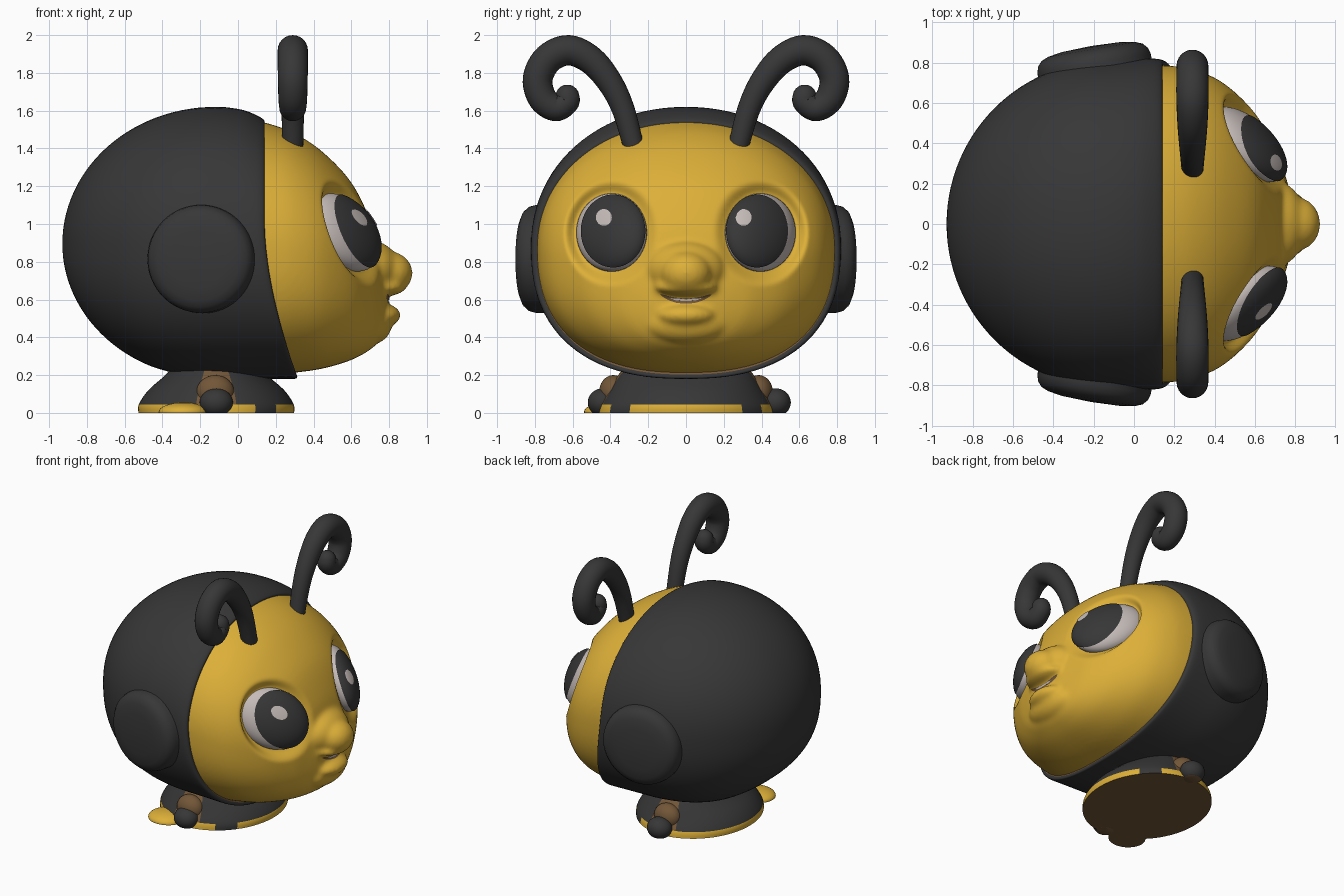
import bpy, bmesh, math
from mathutils import Vector, Matrix
from mathutils.bvhtree import BVHTree

if "Cube" in bpy.data.objects:
    bpy.data.objects.remove(bpy.data.objects["Cube"])


def mat(name, rgb):
    m = bpy.data.materials.new(name)
    m.diffuse_color = (*rgb, 1)
    m.use_nodes = True
    m.node_tree.nodes["Principled BSDF"].inputs["Base Color"].default_value = m.diffuse_color
    return m


BLACK = mat("charcoal", (0.038, 0.038, 0.039))
YELLOW = mat("honey_yellow", (0.72, 0.43, 0.04))
BROWN = mat("brown", (0.17, 0.095, 0.04))
WHITE = mat("eye_white", (0.56, 0.50, 0.48))


def finish(name, bm, mats, angle=40):
    bmesh.ops.recalc_face_normals(bm, faces=bm.faces)
    me = bpy.data.meshes.new(name)
    bm.to_mesh(me)
    bm.free()
    for m in mats:
        me.materials.append(m)
    me.polygons.foreach_set("use_smooth", [True] * len(me.polygons))
    me.set_sharp_from_angle(angle=math.radians(angle))
    ob = bpy.data.objects.new(name, me)
    bpy.context.collection.objects.link(ob)
    return ob


def skin(bm, rings):
    """Bridge closed rings of points and cap both ends."""
    vs = [[bm.verts.new(p) for p in r] for r in rings]
    n = len(vs[0])
    for a, b in zip(vs, vs[1:]):
        for i in range(n):
            j = (i + 1) % n
            bm.faces.new((a[i], a[j], b[j], b[i]))
    bm.faces.new(vs[0])
    bm.faces.new(vs[-1])


def smooth_rows(rows, steps=5):
    """Catmull-Rom interpolation of table rows."""
    out = []
    for i in range(len(rows) - 1):
        p = [rows[max(0, min(len(rows) - 1, i + k))] for k in (-1, 0, 1, 2)]
        for s in range(steps):
            t = s / steps
            out.append([0.5 * (2 * b + (c - a) * t + (2 * a - 5 * b + 4 * c - d) * t * t
                               + (3 * b - a - 3 * c + d) * t ** 3) for a, b, c, d in zip(*p)])
    return out + [list(rows[-1])]


def head_ring(x, lo, hi, hw, rim=True, n=96):
    """Rounded section of the head, rim swept forward at the chin."""
    pts = []
    for i in range(n):
        a = 2 * math.pi * i / n
        c, s = math.cos(a), math.sin(a)
        e = 2 / (2.08 if s > 0 else 2.4)
        y = max(hw, 0.004) * math.copysign(abs(c) ** e, c)
        z = (lo + hi) / 2 + max((hi - lo) / 2, 0.004) * math.copysign(abs(s) ** e, s)
        w = min(1, max(0, (x + 0.5) / 0.63))
        shift = 0.17 * max(0, (1 - z) / 0.8) ** 1.7 * w * w * (3 - 2 * w) if rim else 0
        pts.append((x + shift, y, z))
    return pts


def ball(bm, c, r, seg=32):
    bmesh.ops.create_uvsphere(bm, u_segments=seg, v_segments=seg // 2, radius=1,
                              matrix=Matrix.Translation(c) @ Matrix.Diagonal((*r, 1)))


# Hood: round back of the head with a rim around the face
rows = []
for k in range(29):
    a = math.pi / 2 * k / 28
    r = math.sin(a)
    rows.append((-.12 - .81 * math.cos(a), .895 - .715 * r, .895 + .725 * r, .812 * r))
rows += smooth_rows([(-.06, .18, 1.618, .816), (.03, .18, 1.603, .82), (.10, .18, 1.575, .82),
                     (.132, .182, 1.556, .812), (.141, .192, 1.546, .800)], 3)
rows += [(.140, .203, 1.535, .788), (.136, .24, 1.49, .75)]
bm = bmesh.new()
skin(bm, [head_ring(*r) for r in rows])
bm.faces.ensure_lookup_table()
for f in bm.faces[-98:-2]:
    f.material_index = 1
finish("hood", bm, [BLACK, BROWN])

# Face: lofted front with nose, lips and chin fused in
rows = smooth_rows([(.05, .21, 1.55, .785), (.15, .20, 1.535, .787), (.3, .213, 1.48, .765),
                    (.45, .235, 1.38, .695), (.6, .28, 1.22, .55), (.7, .335, 1.02, .38),
                    (.745, .38, .86, .26), (.78, .44, .70, .13), (.79, .55, .57, .01)])
bm = bmesh.new()
skin(bm, [head_ring(*r, rim=False) for r in rows])
for c, r in [((.80, 0, .74), (.125, .135, .115)),    # nose
             ((.71, 0, .76), (.145, .21, .15)),      # bridge
             ((.75, 0, .665), (.14, .175, .05)),     # upper lip
             ((.757, 0, .517), (.105, .155, .063)),  # lower lip
             ((.71, 0, .47), (.105, .22, .105))]:    # chin
    ball(bm, c, r)
raw = finish("face", bm, [YELLOW])
rm = raw.modifiers.new("fuse", 'REMESH')
rm.mode = 'VOXEL'
rm.voxel_size = 0.014
rm.use_smooth_shade = True
sm = raw.modifiers.new("soften", 'SMOOTH')
sm.factor = 0.5
sm.iterations = 12

# Eye surface: tilted base plane plus a dome (u points outwards, v up)
EY, EZ, ERY, ERZ = .394, .955, .187, .207


def eye_uv(y, z):
    return (abs(y) - EY) / ERY, (z - EZ) / ERZ


def eye_x(y, z, lift):
    u, v = eye_uv(y, z)
    return .56 - .11 * u - .07 * v + .145 * math.sqrt(max(0, lift - u * u - v * v))


# Bake the face and press in the eye sockets
dg = bpy.context.evaluated_depsgraph_get()
me = bpy.data.meshes.new_from_object(raw.evaluated_get(dg))
raw.modifiers.clear()
raw.data = me
for v in me.vertices:
    u, w = eye_uv(v.co.y, v.co.z)
    r = math.hypot(u, w)
    if r < 1.4 and v.co.x > .3:
        k = min(1, (1.4 - r) / .4)
        k = k * k * (3 - 2 * k)
        base = eye_x(v.co.y, v.co.z, 0) - (.03 if r < .9 else .0)
        v.co.x += k * (min(v.co.x, base) - v.co.x)
me.update()
bpy.context.view_layer.update()
tree = BVHTree.FromObject(raw, bpy.context.evaluated_depsgraph_get())


def face_point(off):
    def f(y, z):
        hit, nrm, _, _ = tree.ray_cast(Vector((2, y, z)), Vector((-1, 0, 0)))
        return hit + nrm * off
    return f


def eye_point(lift):
    return lambda y, z: Vector((eye_x(y, z, lift), y, z))


def patch(name, m, surf, cy, cz, ry, rz, bend=0, rings=12, seg=64, skirt=False):
    """Oval plate wrapped on a surface; a skirt seats it into the face."""
    bm = bmesh.new()

    def pt(t, a):
        t = math.sin(t * math.pi / 2)
        y = cy + ry * t * math.cos(a)
        return surf(y, cz + rz * t * math.sin(a) + bend * (y - cy) ** 2)
    loops = [[pt(k / rings, 2 * math.pi * i / seg) for i in range(seg)] for k in range(1, rings + 1)]
    if skirt:
        loops.append([p - Vector((.05, 0, 0)) for p in loops[-1]])
    mid = bm.verts.new(pt(0, 0))
    prev = None
    for loop in loops:
        cur = [bm.verts.new(p) for p in loop]
        for i in range(seg):
            j = (i + 1) % seg
            bm.faces.new((prev[i], cur[i], cur[j], prev[j]) if prev else (mid, cur[i], cur[j]))
        prev = cur
    ob = finish(name, bm, [m], 60)
    if sum(p.normal.x for p in ob.data.polygons) < 0:
        ob.data.flip_normals()


# Eyes (gaze and glints lean to the same side) and mouth
for side, s, iris_y, iris_r, glint in (("left", 1, .376, .164, .305), ("right", -1, -.386, .171, -.435)):
    patch(side + "_eye_white", WHITE, eye_point(1), s * EY, EZ, ERY, ERZ, skirt=True)
    patch(side + "_iris", BLACK, eye_point(1.06), iris_y, .963, iris_r, .193)
    patch(side + "_glint", WHITE, eye_point(1.13), glint, 1.035, .042, .044, rings=4)
patch("mouth", BROWN, face_point(.003), 0, .592, .135, .016, bend=2.0)
patch("teeth", WHITE, face_point(.006), 0, .597, .08, .007, bend=2.0, rings=4)

# Antennae: tapered curling tubes
path = [(.275, 1.40, .055), (.33, 1.60, .06), (.40, 1.745, .067), (.50, 1.865, .075),
        (.62, 1.92, .08), (.73, 1.875, .08), (.785, 1.77, .079), (.76, 1.665, .076),
        (.69, 1.615, .071), (.632, 1.645, .066), (.628, 1.675, .063)]
path = smooth_rows(path, 6)
for side, s in (("left", 1), ("right", -1)):
    bm = bmesh.new()
    rings = []
    for i, (y, z, r) in enumerate(path):
        a, b = path[max(0, i - 1)], path[min(len(path) - 1, i + 1)]
        t = Vector((0, b[0] - a[0], b[1] - a[1])).normalized()
        nrm = Vector((0, -t.z, t.y))
        rings.append([Vector((.29, y, z)) + nrm * r * math.cos(k * math.pi / 12)
                      + Vector((r * math.sin(k * math.pi / 12), 0, 0)) for k in range(24)])
    y, z, r = path[-1]
    for q in (20, 40, 60, 78):    # rounded tip
        g = math.radians(q)
        c = Vector((.29, y, z))
        rings.append([c + (p - c) * math.cos(g) + t * r * math.sin(g) for p in rings[len(path) - 1]])
    skin(bm, [[(p.x, p.y * s, p.z) for p in ring] for ring in rings])
    finish(side + "_antenna", bm, [BLACK])

# Ear pads: soft discs tilted along the hood
prof = [(.29, -.2), (.285, -.07), (.277, -.04), (.255, -.015), (.22, .0), (.15, .012), (.01, .017)]
for side, s in (("left", 1), ("right", -1)):
    bm = bmesh.new()
    tilt = Matrix.Translation((-.21, .866, .815)) @ Matrix.Rotation(.17, 4, 'Z')
    rings = []
    for r, h in prof:
        ring = [tilt @ Vector((r * math.cos(k * math.pi / 32), h, r * math.sin(k * math.pi / 32)))
                for k in range(64)]
        rings.append([(p.x, p.y * s, p.z) for p in ring])
    skin(bm, rings)
    finish(side + "_ear_pad", bm, [BLACK], 50)

# Body: squat dome with a yellow hem, brown flanks and flat brown underside
rows = smooth_rows([(0, .412, .465), (.045, .41, .455), (.12, .36, .41), (.2, .27, .36), (.28, .2, .28)], 4)
bm = bmesh.new()
skin(bm, [[(-.115 + rx * math.cos(k * math.pi / 36), ry * math.sin(k * math.pi / 36), z)
           for k in range(72)] for z, rx, ry in rows])
for i, f in enumerate(bm.faces):
    c = f.calc_center_median()
    if c.z < .001:
        f.material_index = 2
    elif c.z < .045 and (c.x < .08 or abs(c.y) < .3):
        f.material_index = 1
    elif abs(i % 72 - 17.5) < 3 or abs(i % 72 - 53.5) < 3:
        f.material_index = 2
finish("body", bm, [BLACK, YELLOW, BROWN])


def grounded(name, m, c, r):
    """Ellipsoid cut flat at the ground with a brown sole."""
    bm = bmesh.new()
    ball(bm, c, r)
    res = bmesh.ops.bisect_plane(bm, geom=bm.verts[:] + bm.edges[:] + bm.faces[:], plane_co=(0, 0, 0),
                                 plane_no=(0, 0, -1), clear_outer=True)
    cut = [e for e in res["geom_cut"] if isinstance(e, bmesh.types.BMEdge)]
    if cut:
        for f in bmesh.ops.contextual_create(bm, geom=cut)["faces"]:
            f.material_index = 1
    finish(name, bm, [m, BROWN])


# Arms, hands and the yellow tail flap
for side, s, reach in (("left", 1, .475), ("right", -1, .44)):
    grounded(side + "_arm", BROWN, (-.12, s * .385, .11), (.10, .075, .09))
    grounded(side + "_hand", BLACK, (-.115, s * reach, .055), (.088, .08, .075))
grounded("tail_flap", YELLOW, (-.29, -.42, .005), (.13, .12, .05))
